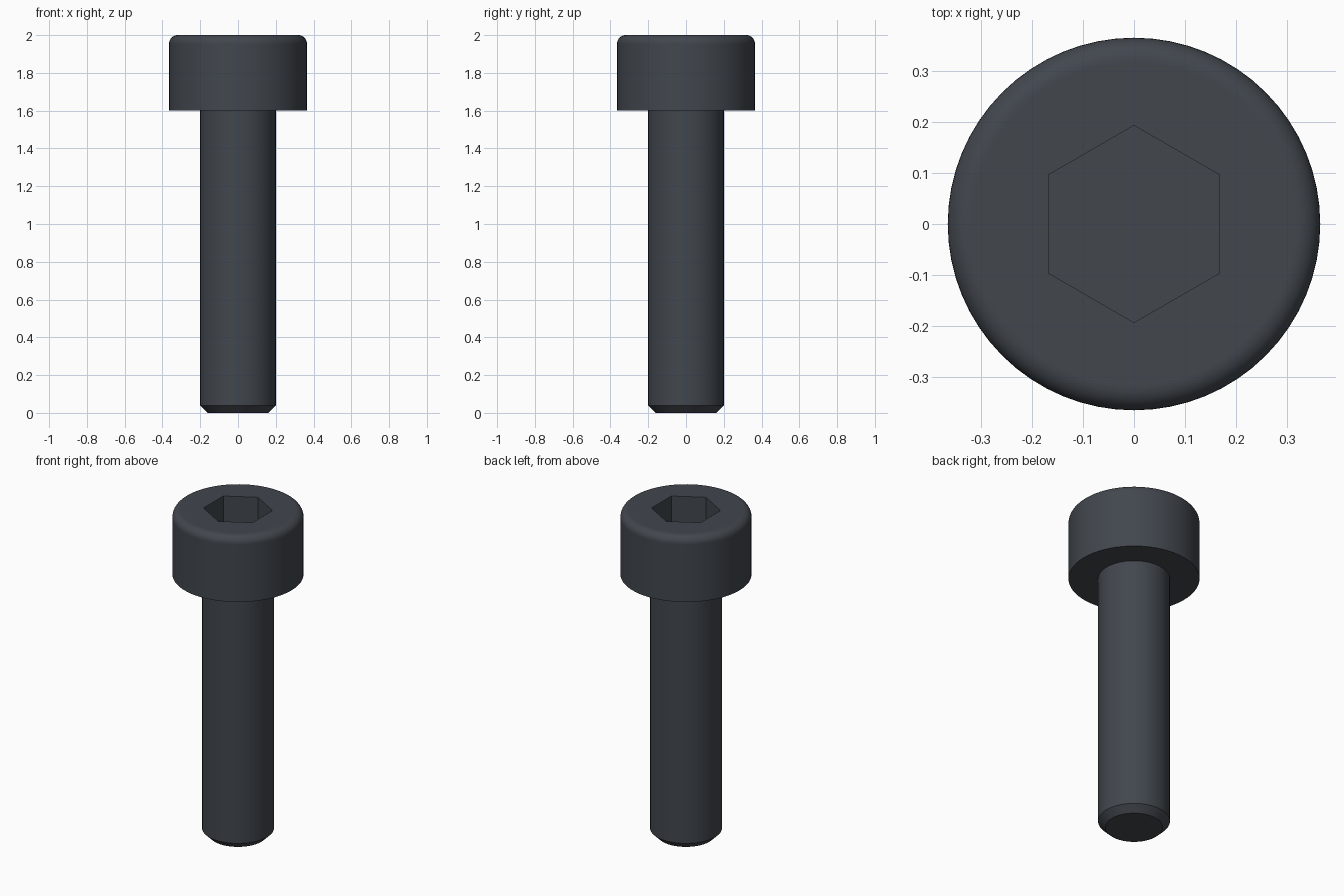
import bpy, bmesh
from math import sin, cos, pi, radians
from mathutils import Vector

default = bpy.data.objects.get("Cube")
if default:
    bpy.data.objects.remove(default, do_unlink=True)

HEAD_R, SHANK_R, HEAD_BASE, TOP = 0.365, 0.2, 1.6, 2.0
FILLET, CHAMFER, SEGMENTS = 0.045, 0.04, 64
HEX_R, SOCKET_FLOOR = 0.193, 1.8

steel = bpy.data.materials.new("blackened steel")
steel.use_nodes = True
colour = (0.054, 0.063, 0.076, 1)
steel.diffuse_color = colour
steel.node_tree.nodes["Principled BSDF"].inputs["Base Color"].default_value = colour


def make_object(name, bm):
    bmesh.ops.recalc_face_normals(bm, faces=bm.faces)
    mesh = bpy.data.meshes.new(name)
    bm.to_mesh(mesh)
    bm.free()
    mesh.materials.append(steel)
    obj = bpy.data.objects.new(name, mesh)
    bpy.context.collection.objects.link(obj)
    return obj


def lathe(name, profile):
    """Spin a (radius, height) profile about z and cap both ends."""
    bm = bmesh.new()
    verts = [bm.verts.new((r, 0, z)) for r, z in profile]
    edges = [bm.edges.new(pair) for pair in zip(verts, verts[1:])]
    bmesh.ops.spin(bm, geom=verts + edges, cent=(0, 0, 0), axis=(0, 0, 1),
                   angle=2 * pi, steps=SEGMENTS)
    bmesh.ops.remove_doubles(bm, verts=bm.verts, dist=0.0001)
    bmesh.ops.holes_fill(bm, edges=[e for e in bm.edges if e.is_boundary], sides=0)
    return make_object(name, bm)


# Chamfered shank and head in one profile, with a rounded top rim
profile = [(SHANK_R - CHAMFER, 0), (SHANK_R, CHAMFER), (SHANK_R, HEAD_BASE),
           (HEAD_R, HEAD_BASE), (HEAD_R, TOP - FILLET - 0.005)]
for i in range(9):
    a = i * pi / 16
    profile.append((HEAD_R - FILLET + FILLET * cos(a), TOP - FILLET + FILLET * sin(a)))
profile.append((HEAD_R - FILLET - 0.005, TOP))
screw = lathe("socket_head_screw", profile)

# Hexagonal prism that cuts the drive socket, corners towards front and back
bm = bmesh.new()
corners = [bm.verts.new((HEX_R * sin(k * pi / 3), HEX_R * cos(k * pi / 3), SOCKET_FLOOR))
           for k in range(6)]
base = bm.faces.new(corners)
lifted = bmesh.ops.extrude_face_region(bm, geom=[base], use_keep_orig=True)["geom"]
bmesh.ops.translate(bm, vec=Vector((0, 0, 0.3)),
                    verts=[g for g in lifted if isinstance(g, bmesh.types.BMVert)])
cutter = make_object("socket_cutter", bm)
cutter.hide_render = True

bpy.ops.object.select_all(action="DESELECT")
screw.select_set(True)
bpy.context.view_layer.objects.active = screw
cut = screw.modifiers.new("hex socket", "BOOLEAN")
cut.operation = "DIFFERENCE"
cut.solver = "EXACT"
cut.object = cutter
bpy.ops.object.modifier_apply(modifier=cut.name)
bpy.data.objects.remove(cutter, do_unlink=True)

# Smooth round surfaces, crisp chamfer, underside and socket edges
bpy.ops.object.shade_smooth_by_angle(angle=radians(30))
